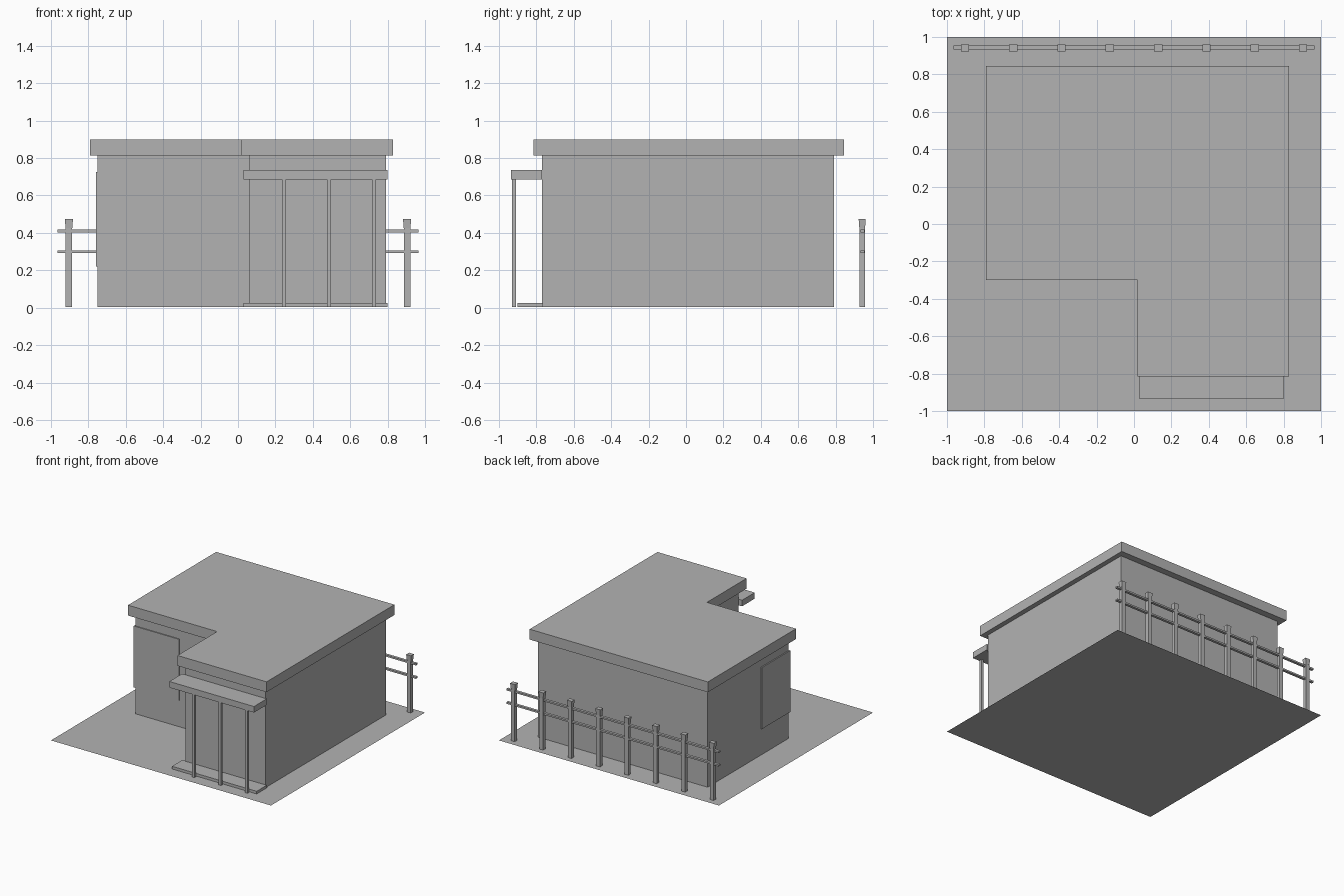
import bpy
import bmesh
from mathutils import Vector

cube = bpy.data.objects.get("Cube")
if cube:
    bpy.data.objects.remove(cube, do_unlink=True)

# Single colour for the whole model
grey = bpy.data.materials.new("plain grey")
grey.use_nodes = True
colour = (0.45, 0.45, 0.45, 1)
grey.diffuse_color = colour
grey.node_tree.nodes["Principled BSDF"].inputs["Base Color"].default_value = colour


def finish(name, bm):
    bmesh.ops.recalc_face_normals(bm, faces=bm.faces[:])
    mesh = bpy.data.meshes.new(name)
    bm.to_mesh(mesh)
    bm.free()
    mesh.materials.append(grey)
    obj = bpy.data.objects.new(name, mesh)
    bpy.context.scene.collection.objects.link(obj)
    return obj


def add_box(bm, x, y, z):
    """Box from (low, high) pairs along each axis."""
    verts = bmesh.ops.create_cube(bm, size=1)["verts"]
    for v in verts:
        v.co = Vector([r[0] + (c + 0.5) * (r[1] - r[0]) for c, r in zip(v.co, (x, y, z))])
    return verts


def box(name, x, y, z):
    bm = bmesh.new()
    add_box(bm, x, y, z)
    return finish(name, bm)


# Flat ground sheet
bm = bmesh.new()
bmesh.ops.create_grid(bm, x_segments=1, y_segments=1, size=1)
finish("ground", bm)

# L-shaped building: main block and front wing
box("main_walls", (-0.75, 0.79), (-0.26, 0.79), (0.003, 0.815))
box("wing_walls", (0.06, 0.79), (-0.77, -0.26), (0.003, 0.815))

# Overhanging roof slabs
box("main_roof", (-0.79, 0.83), (-0.30, 0.845), (0.815, 0.9))
box("wing_roof", (0.02, 0.83), (-0.815, -0.30), (0.815, 0.9))

# Shallow window wrapping the outer corner
box("corner_window", (-0.76, -0.35), (-0.268, 0.1), (0.22, 0.725))

# Porch: step, canopy and slim posts
box("porch_step", (0.03, 0.80), (-0.9, -0.765), (0.003, 0.025))
box("porch_canopy", (0.03, 0.80), (-0.935, -0.77), (0.685, 0.735))
for i in range(3):
    x = 0.245 + i * 0.241
    box(f"porch_post_{i + 1}", (x - 0.011, x + 0.011), (-0.93, -0.908), (0.003, 0.685))

# Back fence: posts with a flared cap
POSTS = 8
for i in range(POSTS):
    x = -0.904 + i * 1.808 / (POSTS - 1)
    bm = bmesh.new()
    add_box(bm, (x - 0.017, x + 0.017), (0.927, 0.957), (0.003, 0.425))
    cap = add_box(bm, (x - 0.022, x + 0.022), (0.923, 0.961), (0.425, 0.475))
    for v in cap:
        if v.co.z < 0.45:
            v.co.x = x + (v.co.x - x) * 0.8
            v.co.y = 0.942 + (v.co.y - 0.942) * 0.8
    finish(f"fence_post_{i + 1}", bm)

# Fence rails
for name, z in (("lower_rail", 0.3), ("upper_rail", 0.41)):
    box(name, (-0.965, 0.965), (0.932, 0.954), (z - 0.007, z + 0.007))
